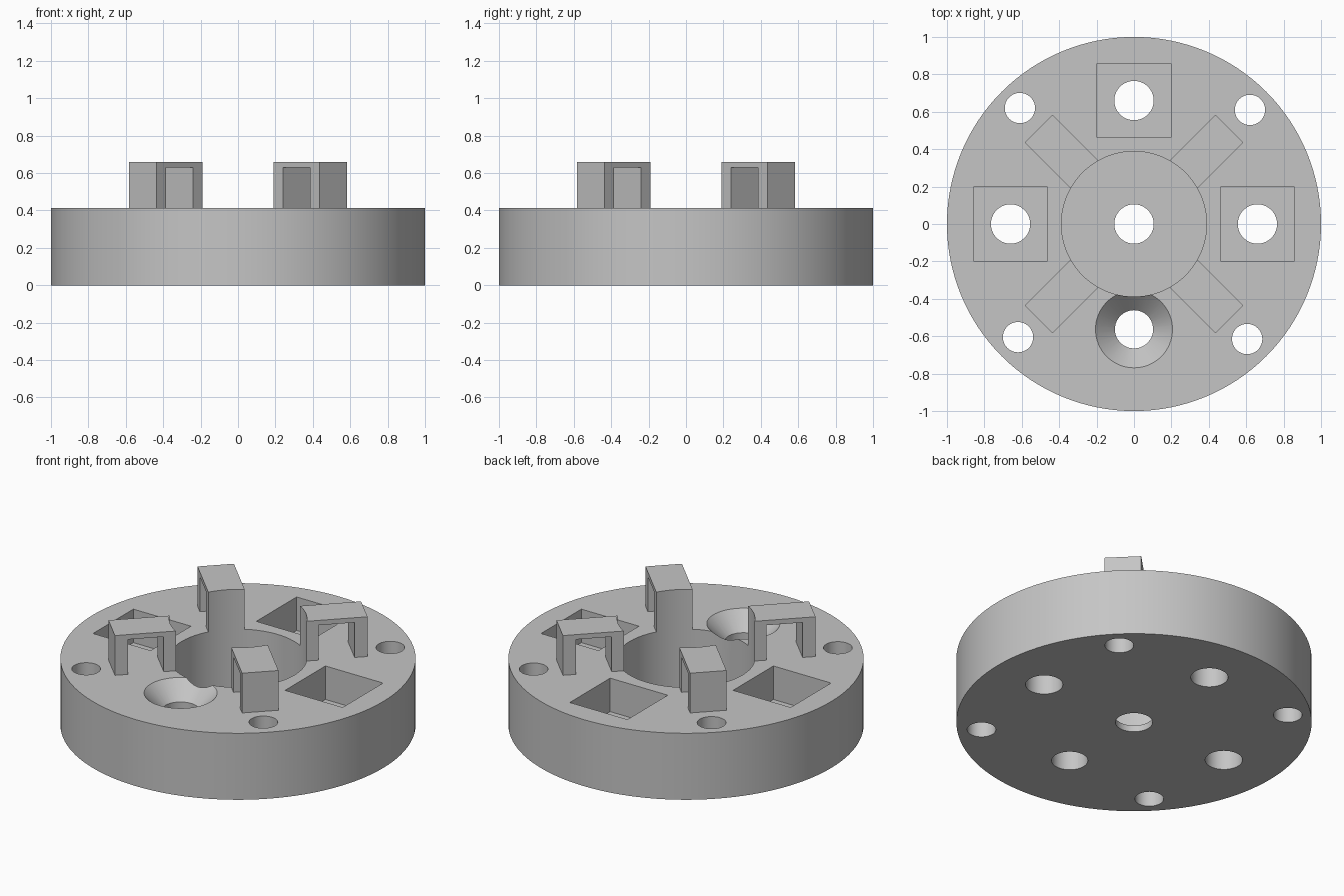
import bpy
import math
from mathutils import Matrix

if "Cube" in bpy.data.objects:
    bpy.data.objects.remove(bpy.data.objects["Cube"], do_unlink=True)

TOP = 0.413          # top face of the disc
BORE_R = 0.388       # wide central recess
BRACKET_TOP = 0.66

grey = bpy.data.materials.new("light grey")
grey.use_nodes = True
grey.diffuse_color = (0.56, 0.56, 0.56, 1)
grey.node_tree.nodes["Principled BSDF"].inputs["Base Color"].default_value = grey.diffuse_color


def cone(name, x, y, z0, z1, r0, r1=None, sides=64):
    """Upright cylinder or cone from z0 to z1."""
    bpy.ops.mesh.primitive_cone_add(vertices=sides, radius1=r0, radius2=r0 if r1 is None else r1,
                                    depth=z1 - z0, location=(x, y, (z0 + z1) / 2))
    ob = bpy.context.object
    ob.name = name
    return ob


def box(name, xs, ys, zs):
    """Box given by its ranges on each axis."""
    bpy.ops.mesh.primitive_cube_add(size=1)
    ob = bpy.context.object
    ob.name = name
    ranges = (xs, ys, zs)
    size = Matrix.Diagonal([b - a for a, b in ranges] + [1])
    centre = Matrix.Translation([(a + b) / 2 for a, b in ranges])
    ob.data.transform(centre @ size)
    return ob


def cut(target, cutter):
    """Subtract a cutter and throw it away."""
    cutter.hide_render = True
    mod = target.modifiers.new("cut", 'BOOLEAN')
    mod.operation = 'DIFFERENCE'
    mod.solver = 'EXACT'
    mod.object = cutter
    bpy.context.view_layer.objects.active = target
    bpy.ops.object.modifier_apply(modifier=mod.name)
    bpy.data.objects.remove(cutter, do_unlink=True)


def finish(ob):
    ob.data.materials.clear()
    ob.data.materials.append(grey)
    bpy.ops.object.select_all(action='DESELECT')
    ob.select_set(True)
    bpy.context.view_layer.objects.active = ob
    bpy.ops.object.shade_smooth_by_angle(angle=math.radians(30))


def bore_cutter():
    return cone("bore_cutter", 0, 0, 0.04, 1, BORE_R, sides=128)


# Disc with the central recess and its small through hole
disc = cone("disc", 0, 0, 0, TOP, 1, sides=128)
cut(disc, bore_cutter())
cut(disc, cone("centre_hole", 0, 0, -0.1, 0.2, 0.105))

# Three square pockets, each with a round hole through the floor
for x, y in ((0.66, 0), (-0.66, 0), (0, 0.66)):
    cut(disc, box("pocket", (x - 0.198, x + 0.198), (y - 0.198, y + 0.198), (0.205, 1)))
    cut(disc, cone("pocket_hole", x, y, -0.1, 0.3, 0.105))

# Countersunk hole at the front
SINK_Y = -0.563
cut(disc, cone("front_hole", 0, SINK_Y, -0.1, 0.4, 0.102))
cut(disc, cone("countersink", 0, SINK_Y, TOP - 0.105, TOP + 0.05, 0.101, 0.256))

# Four plain holes near the rim
for x, y in ((0.62, 0.61), (-0.61, 0.62), (-0.62, -0.605), (0.605, -0.615)):
    cut(disc, cone("rim_hole", x, y, -0.1, 1, 0.081))
finish(disc)

# Four bridge brackets on the diagonals, flush with the recess wall
for name, turn in (("back_left", 45), ("back_right", 135), ("front_right", 225), ("front_left", 315)):
    bracket = box(name + "_bracket", (0.3, 0.722), (-0.104, 0.104), (TOP - 0.005, BRACKET_TOP))
    cut(bracket, bore_cutter())
    cut(bracket, box("opening", (0.443, 0.648), (-0.3, 0.3), (0.2, BRACKET_TOP - 0.03)))
    bracket.rotation_euler.z = math.radians(turn)
    finish(bracket)
